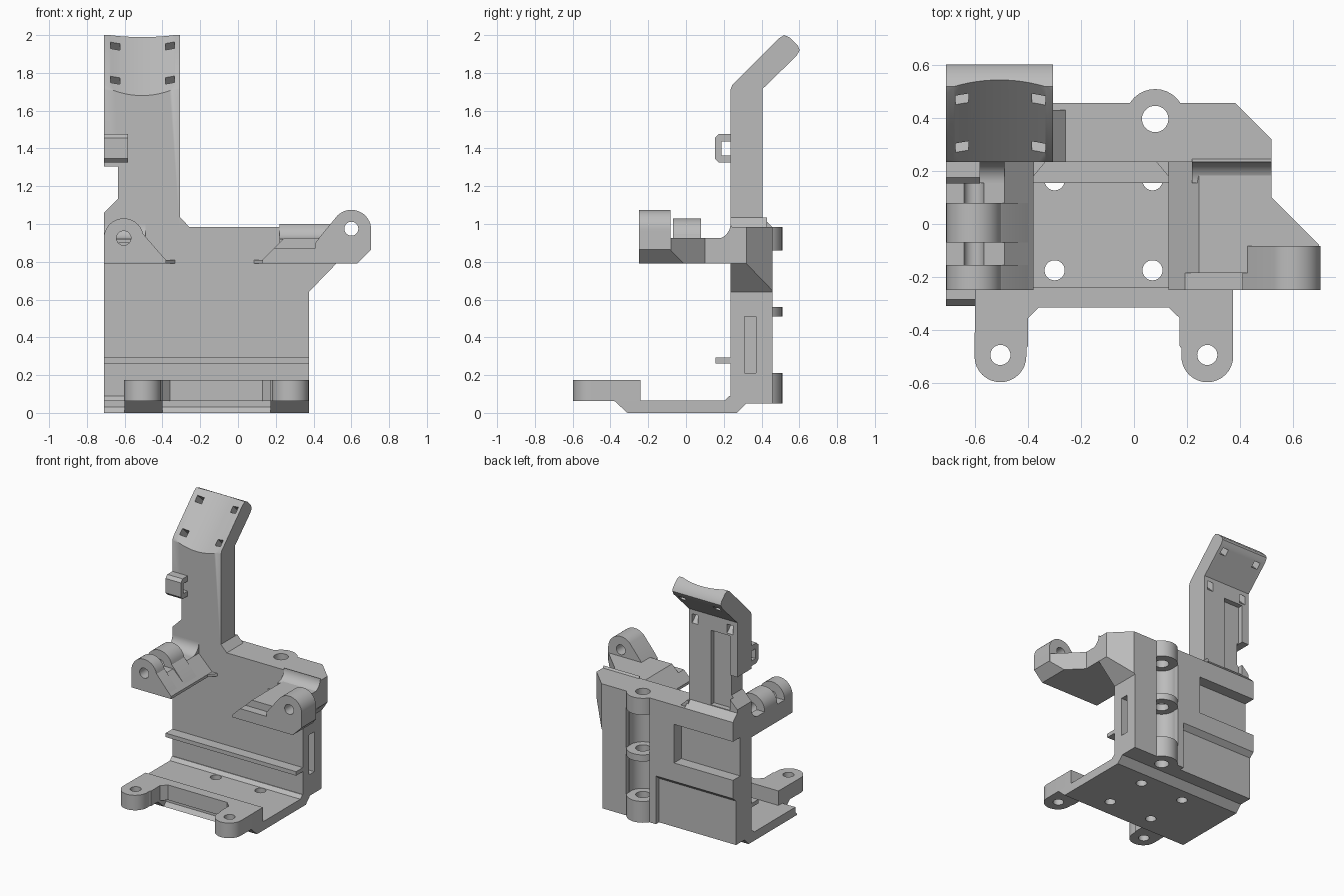
import bpy, bmesh, math
from mathutils import Vector

if "Cube" in bpy.data.objects:
    bpy.data.objects.remove(bpy.data.objects["Cube"])

grey = bpy.data.materials.new("plain grey")
grey.use_nodes = True
grey.diffuse_color = (0.5, 0.5, 0.5, 1)
grey.node_tree.nodes["Principled BSDF"].inputs["Base Color"].default_value = (0.5, 0.5, 0.5, 1)

TO_3D = {
    "x": lambda a, b, h: (h, a, b),
    "y": lambda a, b, h: (a, h, b),
    "z": lambda a, b, h: (a, b, h),
}


def prism(name, axis, pts, lo, hi):
    """Extrude a 2D outline along an axis."""
    bm = bmesh.new()
    rings = [[bm.verts.new(TO_3D[axis](a, b, h)) for a, b in pts] for h in (lo, hi)]
    bm.faces.new(rings[0])
    bm.faces.new(rings[1])
    n = len(pts)
    for i in range(n):
        j = (i + 1) % n
        bm.faces.new((rings[0][i], rings[0][j], rings[1][j], rings[1][i]))
    bmesh.ops.recalc_face_normals(bm, faces=bm.faces)
    mesh = bpy.data.meshes.new(name)
    bm.to_mesh(mesh)
    bm.free()
    mesh.materials.append(grey)
    ob = bpy.data.objects.new(name, mesh)
    bpy.context.collection.objects.link(ob)
    return ob


def box(name, x0, x1, y0, y1, z0, z1):
    return prism(name, "z", [(x0, y0), (x1, y0), (x1, y1), (x0, y1)], z0, z1)


def arc(cx, cy, r, start, end, n=16):
    angles = [math.radians(start + (end - start) * i / n) for i in range(n + 1)]
    return [(cx + r * math.cos(t), cy + r * math.sin(t)) for t in angles]


def disc(name, axis, cx, cy, r, lo, hi, n=32):
    return prism(name, axis, arc(cx, cy, r, 0, 360, n)[:-1], lo, hi)


def combine(ob, others, mode="DIFFERENCE"):
    """Apply booleans, then discard the helper shapes."""
    bpy.context.view_layer.objects.active = ob
    for other in others:
        mod = ob.modifiers.new("bool", "BOOLEAN")
        mod.operation, mod.solver, mod.object = mode, "EXACT", other
        bpy.ops.object.modifier_apply(modifier=mod.name)
        bpy.data.objects.remove(other)


# Back plate with a widened, chamfered top
plate = prism("back_plate", "y", [(-0.71, 0), (0.375, 0), (0.375, 0.64), (0.52, 0.79),
                                  (0.52, 0.985), (-0.71, 0.985)], 0.235, 0.457)
HX, HY = 0.08, 0.397
cuts = [
    prism("corner", "z", [(0.37, 0.47), (0.53, 0.31), (0.6, 0.5)], -0.1, 1.1),
    prism("heel", "x", [(0.27, -0.01), (0.27, 0), (0.32, 0.05), (0.5, 0.05), (0.5, -0.01)], -1, 1),
    box("slot", 0.2, 0.4, 0.31, 0.37, 0.21, 0.51),
    box("window", -0.8, -0.22, 0.37, 0.5, 0.55, 0.84),
    prism("low_panel", "x", [(0.42, -0.1), (0.42, 0.38), (0.5, 0.45), (0.5, -0.1)], -0.8, -0.07),
]
for z0, z1 in ((0.21, 0.51), (0.56, 0.86)):
    cuts.append(disc("groove", "z", HX, HY, 0.1, z0, z1))
    cuts.append(box("groove_mouth", HX - 0.098, HX + 0.098, 0.42, 0.5, z0, z1))
combine(plate, cuts)

# Hinge knuckles on the back
for i, (z0, z1) in enumerate(((0.05, 0.21), (0.51, 0.56), (0.86, 0.985))):
    knuckle = disc("hinge_knuckle_%d" % i, "z", HX, HY, 0.113, z0, z1)
    combine(knuckle, [disc("bore", "z", HX, HY, 0.05, -1, 2)])
combine(plate, [disc("bore", "z", HX, HY, 0.05, -1, 2)])

# Floor plate and ridge
floor = prism("floor_plate", "x", [(-0.31, 0), (0.27, 0), (0.3, 0.03), (0.3, 0.09), (0.23, 0.09),
                                   (0.205, 0.066), (-0.285, 0.066), (-0.285, 0.03)], -0.71, 0.375)
combine(floor, [disc("hole", "z", x, y, 0.038, -0.2, 0.2) for x in (-0.3, 0.07) for y in (-0.175, 0.165)])
box("front_ridge", -0.71, 0.375, 0.155, 0.24, 0.262, 0.292)

# Raised front lip with two rounded mounting ears
ears = (-0.505, 0.277)
lip_pts = [(-0.6, -0.24)] + arc(ears[0], -0.5, 0.098, 180, 360) + [
    (-0.407, -0.47), (-0.4, -0.46), (-0.4, -0.355), (-0.36, -0.315), (0.13, -0.315), (0.172, -0.355),
    (0.172, -0.46), (0.179, -0.47)] + arc(ears[1], -0.5, 0.098, 180, 360) + [(0.375, -0.24)]
lip = prism("front_lip", "z", lip_pts, 0.062, 0.175)
combine(lip, [disc("hole", "z", x, -0.495, 0.038, -0.2, 0.3) for x in ears])
for side, x0, x1 in (("left", 0.172, 0.375), ("right", -0.6, -0.4)):
    prism("ear_gusset_" + side, "x", [(-0.38, 0.064), (-0.31, 0), (-0.24, 0), (-0.24, 0.064)], x0, x1)

# Mast with a bent head
profile = [(0.235, 0.95), (0.457, 0.95), (0.457, 0.985), (0.405, 1.035), (0.405, 1.715),
           (0.585, 1.89), (0.602, 1.92), (0.592, 1.945), (0.55, 1.987), (0.52, 2.0),
           (0.495, 1.985), (0.245, 1.735), (0.235, 1.71)]
mast = prism("mast", "x", profile, -0.71, -0.307)
dish_r, dish_depth, mid = 0.6, 0.032, -0.508
normal = Vector((0, -1, 1)).normalized()
along = Vector((0, 1, 1)).normalized()
face = Vector((mid, 0.37, 1.86))


def tilted(ob, origin):
    """Turn a z-built cutter so that its z runs along the bent head or across it."""
    ob.location = origin
    ob.rotation_euler = (math.radians(-45), 0, 0)
    bpy.context.view_layer.update()
    return ob


dish = tilted(disc("dish", "z", 0, 0, dish_r, -0.6, 0.6, 128), face + normal * (dish_r - dish_depth))
cuts = [dish, prism("side_notch", "y", [(-0.8, 1.06), (-0.71, 1.06), (-0.635, 1.135), (-0.635, 1.305),
                                        (-0.8, 1.305)], 0, 0.7),
        box("back_channel", -0.65, -0.49, 0.365, 0.5, 1.04, 1.6)]
for x in (-0.142, 0.148):
    for s in (-0.135, 0.12):
        cuts.append(tilted(box("strap_slot", x - 0.025, x + 0.025, -0.4, 0.3, s - 0.024, s + 0.024),
                           face + along * 0.01))
combine(mast, cuts)
prism("mast_foot", "y", [(-0.32, 0.97), (-0.258, 0.985), (-0.307, 1.035), (-0.32, 1.035)], 0.235, 0.43)

# Cable clip on the mast
clip = prism("cable_clip", "x", [(0.24, 1.325), (0.175, 1.325), (0.153, 1.347), (0.153, 1.455),
                                 (0.175, 1.477), (0.24, 1.477)], -0.71, -0.583)
combine(clip, [box("clip_gap", -0.8, -0.5, 0.187, 0.237, 1.363, 1.437)])


def fillet(name, x0, x1):
    """Concave blend between an arm top and the plate."""
    prism(name, "x", [(0.245, 0.9), (0.245, 0.985)] + arc(0.155, 1.0, 0.08, 0, -90) + [(0.155, 0.9)], x0, x1)


# Right arm: wedge with a two-lug clevis
prism("right_arm", "y", [(-0.71, 0.79), (-0.38, 0.79), (-0.38, 0.81), (-0.49, 0.92), (-0.71, 0.92)], -0.25, 0.24)
fillet("right_arm_fillet", -0.71, -0.49)
prism("right_arm_flare", "z", [(-0.4, 0.18), (-0.38, 0.18), (-0.33, 0.24), (-0.4, 0.24)], 0.79, 0.81)
RX, RZ = -0.605, 0.925
for i, (y0, y1) in enumerate(((-0.25, -0.155), (-0.07, 0.08))):
    lug = prism("right_lug_%d" % i, "y", [(-0.71, 0.79), (-0.4, 0.79), (-0.4, 0.83), (-0.5, 0.945)]
                + arc(RX, RZ, 0.105, 12, 180), y0, y1)
    combine(lug, [disc("hole", "y", RX, RZ, 0.038, -1, 1)])
arm = bpy.data.objects["right_arm"]
combine(arm, [disc("hole", "y", RX, RZ, 0.038, -0.4, 0.2)])

# Left arm: swept wedge with a single lug
arm = prism("left_arm", "z", [(0.13, -0.25), (0.7, -0.25), (0.7, -0.08), (0.52, 0.1), (0.52, 0.24), (0.13, 0.24)],
            0.79, 0.925)
combine(arm, [
    prism("ramp", "y", [(0, 0.81), (0.13, 0.81), (0.245, 0.925), (0.245, 1.1), (0, 1.1)], -1, 1),
    prism("under", "y", [(0.62, 0.78), (0.71, 0.87), (0.8, 0.78)], -1, 1),
    box("rim", 0.1, 0.43, -0.3, -0.185, 0.872, 1),
    disc("lug_relief", "y", 0.6, 0.975, 0.037, -1, 1),
])
fillet("left_arm_fillet", 0.22, 0.52)
prism("left_arm_flare", "z", [(0.15, 0.18), (0.13, 0.18), (0.08, 0.24), (0.15, 0.24)], 0.79, 0.81)
lug = prism("left_lug", "y", [(0.41, 0.79), (0.63, 0.79), (0.705, 0.865)] + arc(0.6, 0.97, 0.105, 0, 135)
            + [(0.44, 0.94), (0.41, 0.9)], -0.25, -0.083)
combine(lug, [disc("hole", "y", 0.6, 0.975, 0.037, -1, 1)])

# Smooth the round surfaces, keep the edges crisp
bpy.ops.object.select_all(action="DESELECT")
for ob in bpy.context.scene.objects:
    if ob.type == "MESH":
        ob.select_set(True)
bpy.context.view_layer.objects.active = plate
bpy.ops.object.shade_smooth_by_angle(angle=math.radians(30))
